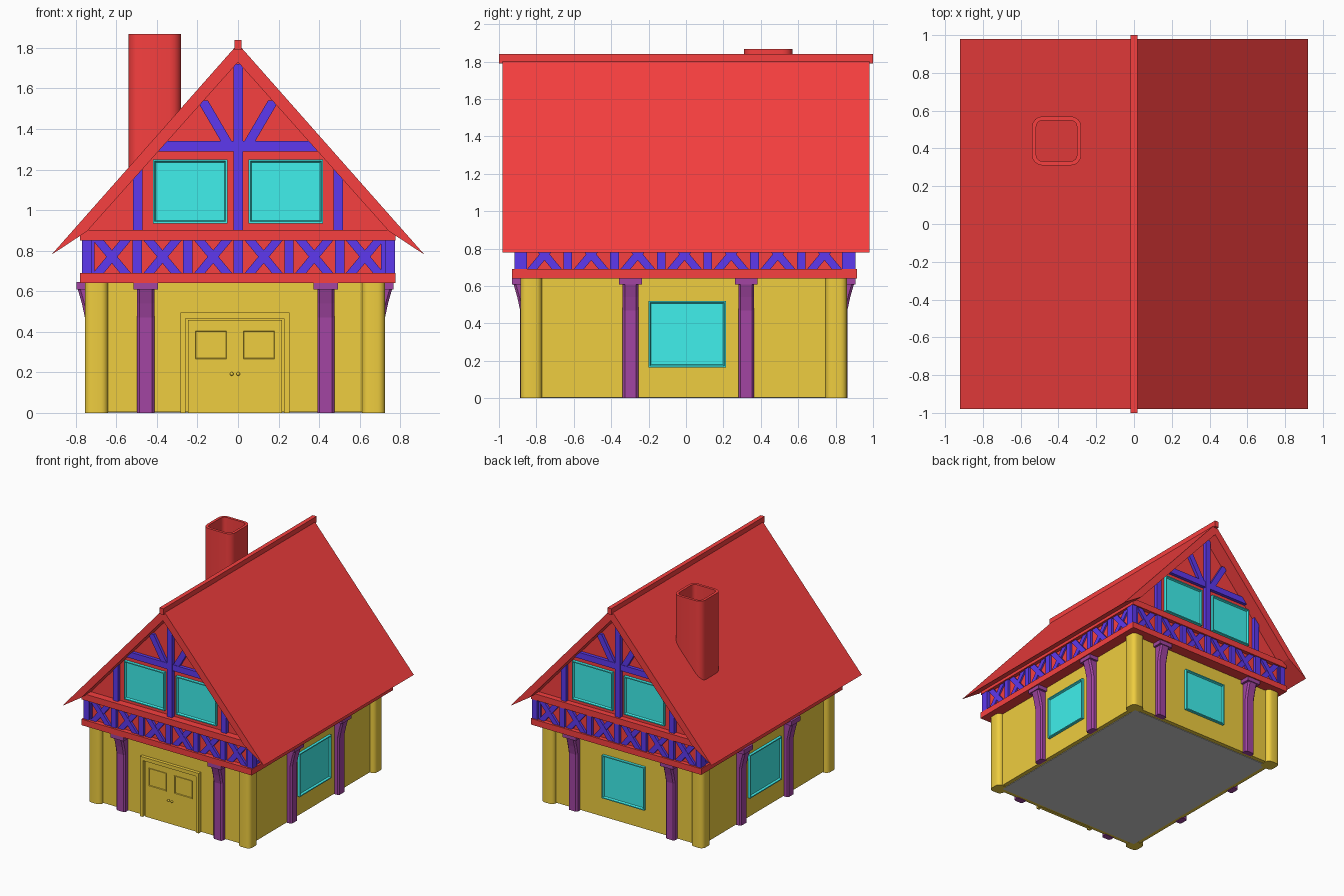
import bpy, bmesh, math
from mathutils import Matrix, Vector

if "Cube" in bpy.data.objects:
    bpy.data.objects.remove(bpy.data.objects["Cube"])


def material(name, rgb):
    m = bpy.data.materials.new(name)
    m.diffuse_color = (*rgb, 1)
    m.use_nodes = True
    m.node_tree.nodes["Principled BSDF"].inputs["Base Color"].default_value = m.diffuse_color
    return m


RED = material("red", (0.93, 0.05, 0.05))
BLUE = material("blue", (0.11, 0.04, 0.86))
OCHRE = material("ochre", (0.86, 0.61, 0.05))
CYAN = material("cyan", (0.05, 0.87, 0.84))
PURPLE = material("purple", (0.36, 0.06, 0.36))
I = Matrix.Identity(4)
LOWER = Matrix.Translation((-0.015, -0.012, 0))   # ground floor sits slightly off centre


def turn(deg):
    return Matrix.Rotation(math.radians(deg), 4, 'Z')


def finish(name, bm, mat, M=I, smooth=False):
    bmesh.ops.recalc_face_normals(bm, faces=bm.faces)
    bm.transform(M)
    me = bpy.data.meshes.new(name)
    bm.to_mesh(me)
    bm.free()
    ob = bpy.data.objects.new(name, me)
    bpy.context.collection.objects.link(ob)
    if mat:
        me.materials.append(mat)
    if smooth:
        bpy.ops.object.select_all(action='DESELECT')
        ob.select_set(True)
        bpy.context.view_layer.objects.active = ob
        bpy.ops.object.shade_smooth_by_angle(angle=math.radians(35))
    return ob


def prism_bm(pts, d0, d1):
    """Polygon in x/z, extruded outward (towards -y) from depth d0 to d1."""
    bm = bmesh.new()
    f = bm.faces.new([bm.verts.new((x, -d0, z)) for x, z in pts])
    r = bmesh.ops.extrude_face_region(bm, geom=[f], use_keep_orig=True)
    vs = [g for g in r['geom'] if isinstance(g, bmesh.types.BMVert)]
    bmesh.ops.translate(bm, verts=vs, vec=(0, d0 - d1, 0))
    return bm


def rect(x0, x1, z0, z1):
    return [(x0, z0), (x1, z0), (x1, z1), (x0, z1)]


def prism(name, pts, d0, d1, mat, M=I):
    return finish(name, prism_bm(pts, d0, d1), mat, M)


def box(name, x0, x1, y0, y1, z0, z1, mat, M=I):
    return prism(name, rect(x0, x1, z0, z1), -y0, -y1, mat, M)


def framed(name, x0, x1, z0, z1, d0, d1, mat, M, rim=0.012, depth=0.015):
    """Panel with a raised rim and a sloped, sunken centre."""
    bm = prism_bm(rect(x0, x1, z0, z1), d0, d1)
    bmesh.ops.recalc_face_normals(bm, faces=bm.faces)
    face = min(bm.faces, key=lambda f: f.calc_center_median().y)
    bmesh.ops.inset_region(bm, faces=[face], thickness=rim)
    bmesh.ops.inset_region(bm, faces=[face], thickness=rim * 0.7, depth=-depth)
    return finish(name, bm, mat, M)


def round_post(x, y, w, z0, z1, r):
    """Square column with rounded vertical edges."""
    bm = prism_bm(rect(x - w / 2, x + w / 2, z0, z1), -y - w / 2, -y + w / 2)
    up = [e for e in bm.edges if abs(e.verts[0].co.z - e.verts[1].co.z) > 1e-4]
    bmesh.ops.bevel(bm, geom=up, offset=r, segments=4, profile=0.5, affect='EDGES')
    bmesh.ops.recalc_face_normals(bm, faces=bm.faces)
    return bm


def bar(name, a, b, h, d0, d1, M):
    """Slanted timber with level ends."""
    pts = [(a[0] - h, a[1]), (a[0] + h, a[1]), (b[0] + h, b[1]), (b[0] - h, b[1])]
    return prism(name, pts, d0, d1, BLUE, M)


# Ground floor walls, floor and corner columns
box("walls", -0.70, 0.70, -0.835, 0.835, 0.004, 0.66, OCHRE, LOWER)
box("floor", -0.665, 0.665, -0.80, 0.80, 0.0, 0.01, None, LOWER)
for sx in (-1, 1):
    for sy in (-1, 1):
        finish("corner_column", round_post(sx * 0.683, sy * 0.815, 0.115, 0, 0.65, 0.035),
               OCHRE, LOWER, True)


# Purple pillars with flared brackets and caps
def pillar(u, wall, w, M):
    prof = [(wall - 0.01, 0), (wall + 0.04, 0), (wall + 0.04, 0.47), (wall + 0.055, 0.54),
            (wall + 0.075, 0.61), (wall - 0.01, 0.61)]
    side = M @ Matrix.Translation((u, 0, 0)) @ turn(-90)
    bm = prism_bm(prof, -w / 2, w / 2)
    edges = [e for e in bm.edges if all(v.co.x > wall + 0.01 for v in e.verts)
             and abs(e.verts[0].co.y - e.verts[1].co.y) < 1e-5
             and abs(e.verts[0].co.z - e.verts[1].co.z) > 1e-4]
    bmesh.ops.bevel(bm, geom=edges, offset=0.012, segments=1, affect='EDGES')
    finish("pillar", bm, PURPLE, side)
    prism("pillar_cap", rect(u - w * 0.72, u + w * 0.72, 0.608, 0.645),
          wall - 0.01, wall + 0.082, PURPLE, M)


for deg, wall, spots in ((0, 0.835, (-0.44, 0.448)), (180, 0.835, (-0.448, 0.44)),
                         (90, 0.70, (-0.285, 0.334)), (270, 0.70, (-0.334, 0.285))):
    M = LOWER @ turn(deg)
    for u in spots:
        pillar(u, wall, 0.084, M)
    # Ground floor windows on the sides and back
    if deg:
        s = 0.193 if deg == 180 else 0.207
        c = {90: 0.018, 180: 0, 270: -0.018}[deg]
        framed("window", c - s, c + s, 0.165, 0.52, wall - 0.01, wall + 0.022, CYAN, M)

# Double door with surround, panels and knobs
s, t = 0.268, 0.243
prism("door_frame", [(-s, 0), (-s, 0.495), (s, 0.495), (s, 0), (t, 0), (t, 0.465), (-t, 0.465), (-t, 0)],
      0.825, 0.862, OCHRE, LOWER)
for sx in (-1, 1):
    a, b = sorted((sx * 0.001, sx * 0.232))
    box("door_leaf", a, b, -0.846, -0.82, 0.0, 0.457, OCHRE, LOWER)
    a, b = sorted((sx * 0.036, sx * 0.2))
    framed("door_panel", a, b, 0.262, 0.41, 0.84, 0.852, OCHRE, LOWER, 0.007, 0.008)
    bm = bmesh.new()
    bmesh.ops.create_uvsphere(bm, u_segments=12, v_segments=8, radius=0.009)
    finish("door_knob", bm, OCHRE, LOWER @ Matrix.Translation((sx * 0.016, -0.852, 0.192)), True)

# Red beams around the timber band
box("lower_beam", -0.78, 0.776, -0.93, 0.915, 0.64, 0.69, RED)
box("band_core", -0.745, 0.745, -0.89, 0.88, 0.68, 0.86, RED)
box("upper_beam", -0.78, 0.776, -0.925, 0.912, 0.85, 0.902, RED)

# Crossed timber band on all four sides
for deg, out, bays in ((0, 0.915, 6), (90, 0.765, 7), (180, 0.905, 6), (270, 0.768, 7)):
    shift = Matrix.Translation((0.002, 0, 0)) if bays == 6 else Matrix.Translation((0, -0.008, 0))
    M = shift @ turn(deg)
    step = 0.2495
    start = -step * bays / 2
    for i in range(bays + 1):
        x = start + i * step
        box("band_post", x - 0.023, x + 0.023, -out, -out + 0.06, 0.685, 0.855, BLUE, M)
        if i < bays:
            c = x + step / 2
            for k in (-1, 1):
                bar("band_brace", (c - k * 0.068, 0.688), (c + k * 0.068, 0.852), 0.027,
                    out - 0.06, out - 0.006 - 0.001 * k, M)
for sx in (-1, 1):
    for sy in (-1, 1):
        x, y = sx * 0.745 + 0.002, sy * 0.875 - 0.008
        box("band_corner", x - 0.022, x + 0.022, y - 0.033, y + 0.033, 0.685, 0.855, BLUE)

# Gable body and roof
prism("gable_walls", [(-0.745, 0.895), (0.745, 0.895), (0, 1.735)], -0.865, 0.865, RED)
prism("roof", [(-0.92, 0.78), (0, 1.82), (0.92, 0.78), (0.745, 0.895), (0, 1.73), (-0.745, 0.895)],
      -0.98, 0.98, RED)
box("ridge_beam", -0.018, 0.018, -1.0, 1.0, 1.79, 1.84, RED)

# Gable timbers and windows, front and back
for deg in (0, 180):
    M = turn(deg)
    box("king_post", -0.022, 0.024, -0.897, -0.85, 0.9, 1.72, BLUE, M)
    prism("collar_beam", [(-0.40, 1.29), (0.40, 1.29), (0.355, 1.34), (-0.355, 1.34)],
          0.85, 0.892, BLUE, M)
    for sx in (-1, 1):
        a, b = sx * 0.472, sx * 0.517
        prism("gable_post", [(a, 0.9), (b, 0.9), (b, 1.16), (a, 1.21)], 0.85, 0.893, BLUE, M)
        bar("gable_brace", (sx * 0.055, 1.335), (sx * 0.175, 1.54), 0.027, 0.85, 0.889, M)
        a, b = sorted((sx * 0.053, sx * 0.42))
        framed("gable_window", a, b, 0.935, 1.25, 0.85, 0.89, CYAN, M)

# Hollow chimney
bm = round_post(-0.41, 0.44, 0.26, 1.15, 1.868, 0.055)
top = max(bm.faces, key=lambda f: f.calc_center_median().z)
bmesh.ops.inset_region(bm, faces=[top], thickness=0.022)
r = bmesh.ops.extrude_discrete_faces(bm, faces=[top])
bmesh.ops.translate(bm, verts=r['faces'][0].verts[:], vec=Vector((0, 0, -0.68)))
finish("chimney", bm, RED, I, True)
